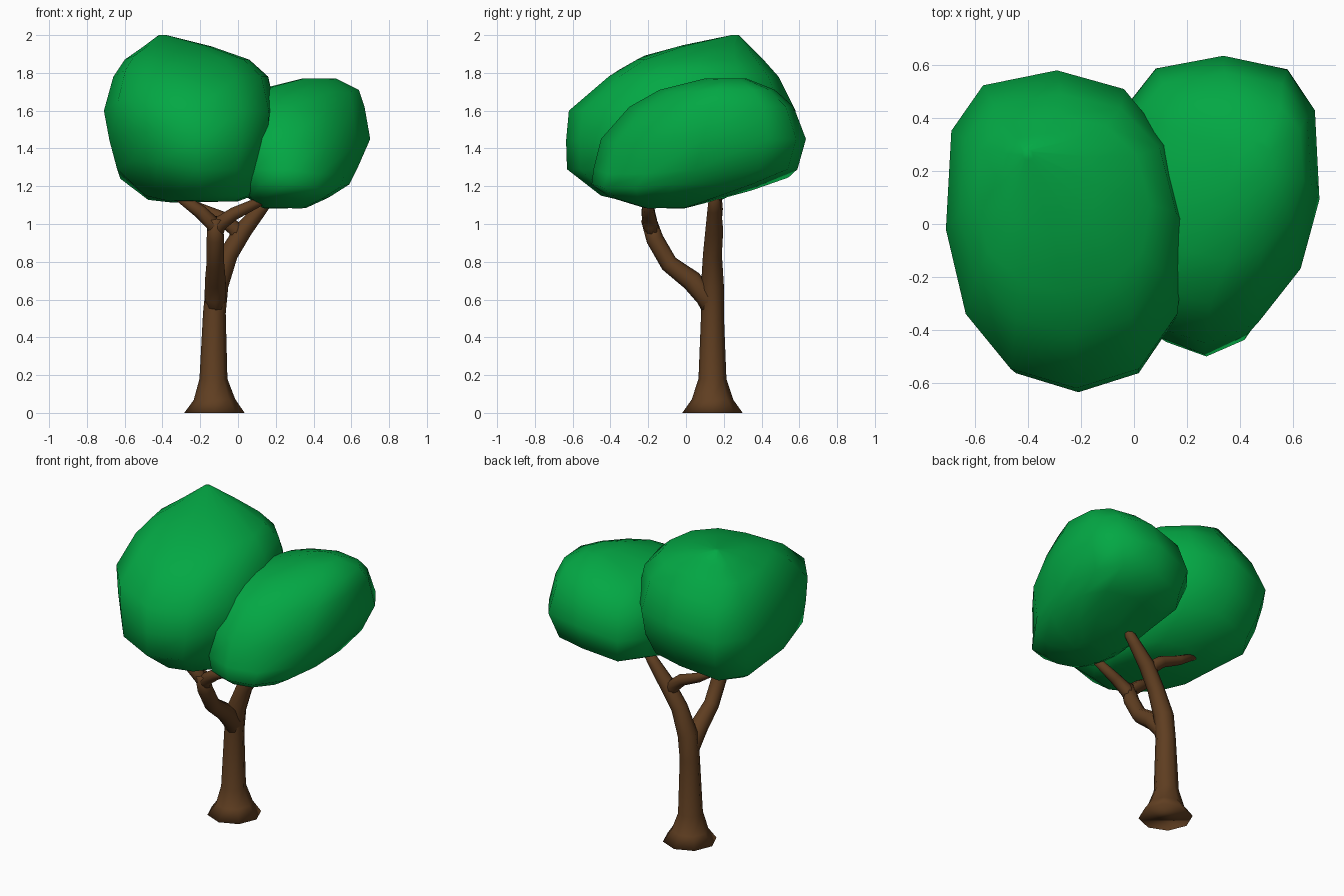
import bpy, bmesh, math
from mathutils import Vector

if "Cube" in bpy.data.objects:
    bpy.data.objects.remove(bpy.data.objects["Cube"])


def material(name, color):
    m = bpy.data.materials.new(name)
    m.diffuse_color = (*color, 1)
    m.use_nodes = True
    m.node_tree.nodes["Principled BSDF"].inputs["Base Color"].default_value = m.diffuse_color
    return m


bark = material("bark", (0.115, 0.048, 0.015))
leaf = material("leaf", (0.001, 0.39, 0.058))


def skin_rings(name, ring_sets, mat):
    """Bridge each list of rings into a closed, smooth-shaded loft."""
    bm = bmesh.new()
    for rings in ring_sets:
        loops = [[bm.verts.new(p) for p in ring] for ring in rings]
        n = len(loops[0])
        for a, b in zip(loops, loops[1:]):
            for i in range(n):
                j = (i + 1) % n
                bm.faces.new((a[i], a[j], b[j], b[i]))
        bm.faces.new(loops[0][::-1])
        bm.faces.new(loops[-1])
    bmesh.ops.recalc_face_normals(bm, faces=bm.faces)
    for f in bm.faces:
        f.smooth = True
    mesh = bpy.data.meshes.new(name)
    bm.to_mesh(mesh)
    bm.free()
    mesh.materials.append(mat)
    ob = bpy.data.objects.new(name, mesh)
    bpy.context.collection.objects.link(ob)
    return ob


def tube(path, sides=8):
    """Rings of a tapering tube along (x, y, z, radius) points."""
    pts = [Vector(p[:3]) for p in path]
    rings = []
    for i, p in enumerate(pts):
        t = (pts[min(i + 1, len(pts) - 1)] - pts[max(i - 1, 0)]).normalized()
        v = Vector((0, 1, 0))
        v = (v - t * v.dot(t)).normalized()
        u = v.cross(t)
        r = path[i][3]
        rings.append([p + r * (math.cos(a) * u + math.sin(a) * v)
                      for a in (2 * math.pi * k / sides for k in range(sides))])
    return rings


def crown(slices, skew, powers, lifts, sides=12):
    """Rounded slices (z, x0, x1, y0, y1), skewed in x along y.
    powers / lifts = fullness and z shift of the back right, back left,
    front left and front right corners."""
    rings = []
    for z, x0, x1, y0, y1 in slices:
        cx, cy, a, b = (x0 + x1) / 2, (y0 + y1) / 2, (x1 - x0) / 2, (y1 - y0) / 2
        ring = []
        for k in range(sides):
            t = 2 * math.pi * k / sides
            q = k * 4 // sides
            e = 2 / powers[q]
            c, s = math.cos(t), math.sin(t)
            c = math.copysign(abs(c) ** e, c)
            s = math.copysign(abs(s) ** e, s)
            dz = lifts[q] * abs(c * s) * a * b / 0.12
            ring.append((cx + a * c + skew * b * s, cy + b * s, z + dz))
        rings.append(ring)
    return rings


# Flared trunk that runs on into the back branch
trunk = tube([(-0.125, 0.14, 0, 0.16), (-0.125, 0.14, 0.07, 0.11), (-0.13, 0.14, 0.18, 0.074),
              (-0.125, 0.14, 0.53, 0.06), (-0.11, 0.14, 0.68, 0.06), (-0.05, 0.14, 0.84, 0.05),
              (0.03, 0.15, 0.97, 0.047), (0.12, 0.15, 1.08, 0.036), (0.2, 0.15, 1.18, 0.025)])
# Side limb of the back branch, reaching left
back_limb = tube([(0.0, 0.145, 0.9, 0.03), (-0.01, 0.15, 0.97, 0.042), (-0.08, 0.155, 1.03, 0.036),
                  (-0.2, 0.165, 1.08, 0.03), (-0.34, 0.17, 1.16, 0.018)])
# Front branch with its forked tips
front_branch = tube([(-0.12, 0.14, 0.5, 0.03), (-0.12, 0.11, 0.61, 0.057), (-0.12, 0.03, 0.7, 0.055),
                     (-0.12, -0.09, 0.79, 0.047), (-0.12, -0.165, 0.92, 0.046),
                     (-0.12, -0.2, 1.03, 0.04)])
front_left = tube([(-0.12, -0.165, 0.92, 0.03), (-0.13, -0.19, 1.0, 0.041),
                   (-0.2, -0.2, 1.065, 0.036), (-0.36, -0.2, 1.18, 0.022)])
front_right = tube([(-0.12, -0.165, 0.92, 0.03), (-0.1, -0.19, 1.0, 0.041),
                    (-0.02, -0.2, 1.055, 0.034), (0.16, -0.2, 1.14, 0.022)])
skin_rings("trunk_and_branches", [trunk, back_limb, front_branch, front_left, front_right], bark)

# Large left crown
skin_rings("left_crown", [crown([
    (1.12, -0.36, 0.0, -0.32, -0.02), (1.15, -0.49, 0.08, -0.45, 0.22),
    (1.29, -0.64, 0.15, -0.63, 0.46), (1.44, -0.68, 0.19, -0.635, 0.54),
    (1.6, -0.71, 0.2, -0.62, 0.58), (1.78, -0.66, 0.16, -0.41, 0.49),
    (1.87, -0.60, 0.06, -0.26, 0.41), (1.94, -0.50, -0.14, -0.04, 0.34),
    (2.0, -0.42, -0.38, 0.24, 0.28)], -0.06, (2.3, 2.9, 2.2, 2.2), (0, -0.05, 0.05, 0))], leaf)

# Smaller right crown, leaning back
skin_rings("right_crown", [crown([
    (1.085, 0.13, 0.36, -0.22, 0.0), (1.14, 0.05, 0.48, -0.4, 0.18),
    (1.21, 0.01, 0.59, -0.5, 0.39), (1.29, -0.04, 0.63, -0.49, 0.59),
    (1.45, -0.09, 0.70, -0.45, 0.635), (1.62, -0.04, 0.67, -0.3, 0.57),
    (1.71, 0.1, 0.64, -0.14, 0.47), (1.77, 0.34, 0.52, 0.1, 0.32)],
    0.06, (2.9, 3.1, 2.2, 1.9), (0, -0.05, 0, -0.04))], leaf)
